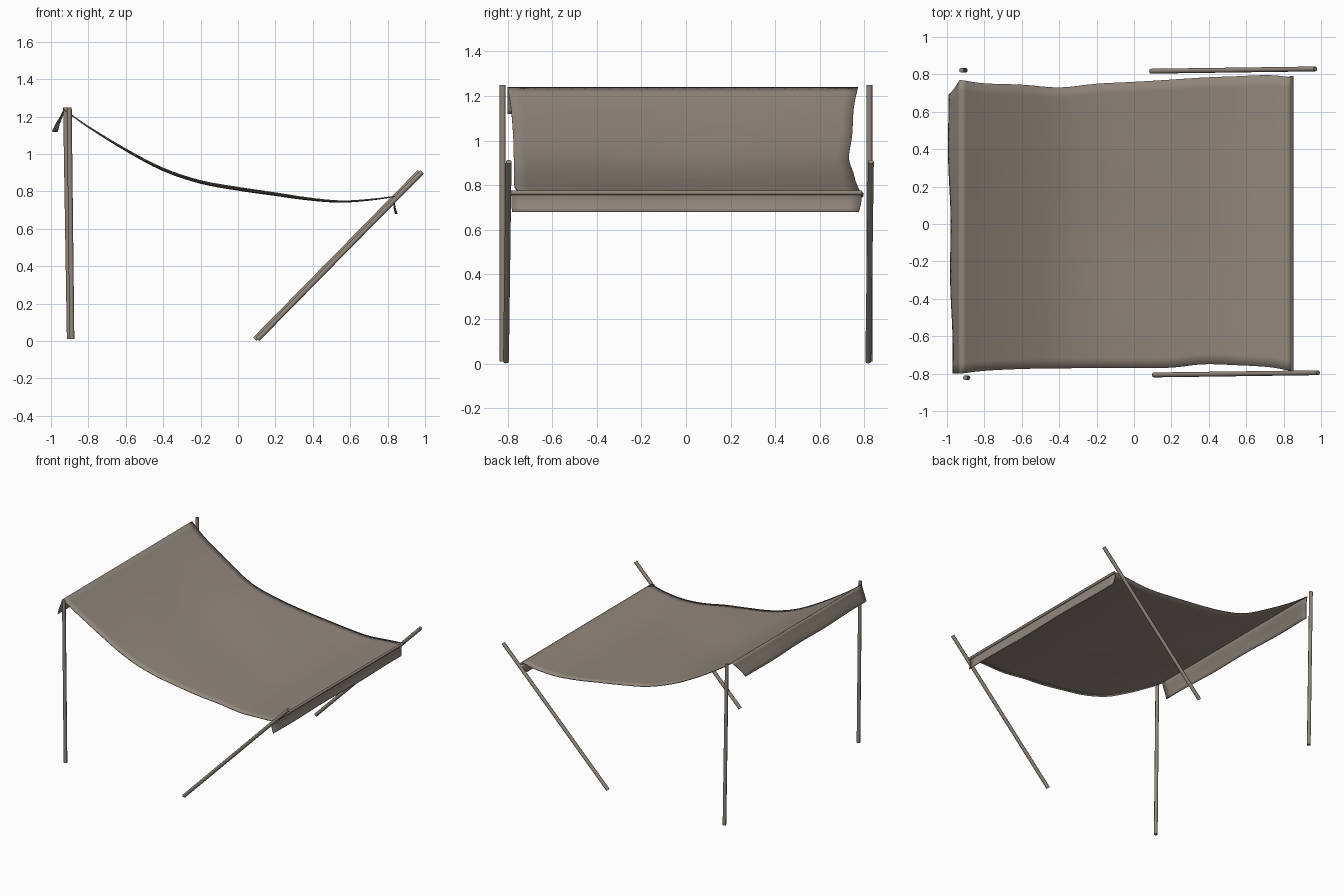
import bpy, bmesh, math
from mathutils import Vector

if "Cube" in bpy.data.objects:
    bpy.data.objects.remove(bpy.data.objects["Cube"])

mat = bpy.data.materials.new("weathered canvas")
mat.diffuse_color = (0.285, 0.245, 0.20, 1)
mat.use_nodes = True
mat.node_tree.nodes["Principled BSDF"].inputs["Base Color"].default_value = mat.diffuse_color


def finish(name, bm, angle):
    bmesh.ops.recalc_face_normals(bm, faces=bm.faces)
    me = bpy.data.meshes.new(name)
    bm.to_mesh(me)
    bm.free()
    me.materials.append(mat)
    ob = bpy.data.objects.new(name, me)
    bpy.context.collection.objects.link(ob)
    bpy.context.view_layer.objects.active = ob
    ob.select_set(True)
    bpy.ops.object.shade_smooth_by_angle(angle=math.radians(angle))
    ob.select_set(False)
    return ob


def pole(name, a, b, r=0.013):
    a, b = Vector(a), Vector(b)
    bm = bmesh.new()
    bmesh.ops.create_cone(bm, cap_ends=True, segments=8, radius1=r, radius2=r,
                          depth=(b - a).length)
    rot = (b - a).to_track_quat('Z', 'Y').to_matrix()
    for v in bm.verts:
        v.co = rot @ v.co + (a + b) / 2
    finish(name, bm, 50)


def spline(pts, steps):
    """Catmull-Rom through rows of numbers."""
    p = [Vector(q) for q in pts]
    p = [2 * p[0] - p[1]] + p + [2 * p[-1] - p[-2]]
    out = []
    for i in range(1, len(p) - 2):
        a, b, c, d = p[i - 1:i + 3]
        for s in range(steps):
            t = s / steps
            out.append(0.5 * (2 * b + (c - a) * t + (2 * a - 5 * b + 4 * c - d) * t * t
                              + (3 * b - a - 3 * c + d) * t ** 3))
    return out + [p[-2]]


def cloth(name, rows, warp, n=28, thick=0.006):
    """Sheet through stations (x, z, front y, back y), displaced by warp(x, t)."""
    bm = bmesh.new()
    grid = []
    for x, z, yf, yb in rows:
        line = []
        for j in range(n + 1):
            t = j / n
            dx, dz = warp(x, z, t)
            line.append(bm.verts.new((x + dx, yf + (yb - yf) * t, z + dz)))
        grid.append(line)
    for r0, r1 in zip(grid, grid[1:]):
        for j in range(n):
            bm.faces.new((r0[j], r1[j], r1[j + 1], r0[j + 1]))
    ob = finish(name, bm, 50)
    m = ob.modifiers.new("thickness", 'SOLIDIFY')
    m.thickness = thick
    m.offset = 0


# Upright poles at the high end
pole("front_upright_pole", (-0.888, -0.822, 0.01), (-0.902, -0.822, 1.25))
pole("back_upright_pole", (-0.902, 0.822, 0.01), (-0.922, 0.822, 1.25))

# Slanted poles at the low end
pole("front_slanted_pole", (0.105, -0.807, 0.01), (0.985, -0.795, 0.905))
pole("back_slanted_pole", (0.09, 0.817, 0.01), (0.97, 0.829, 0.905))

# Sagging canopy sheet
sheet = [(-0.93, 1.237, -0.80, 0.77), (-0.80, 1.145, -0.785, 0.752),
         (-0.60, 1.022, -0.775, 0.745), (-0.40, 0.918, -0.772, 0.73),
         (-0.20, 0.852, -0.77, 0.75), (0.0, 0.815, -0.77, 0.76),
         (0.20, 0.785, -0.768, 0.772), (0.37, 0.76, -0.75, 0.783),
         (0.55, 0.745, -0.755, 0.79), (0.72, 0.757, -0.765, 0.796),
         (0.84, 0.774, -0.785, 0.785)]


def sag(x, z, t):
    k = max(0.0, 1 - ((x + 0.045) / 0.885) ** 2)
    return 0, k * (0.005 * math.cos(2 * math.pi * t) + 0.003 * math.sin(11 * t + 4 * x))


cloth("canopy_sheet", spline(sheet, 4), sag)

# Flap folded over the high edge
high = [(-0.93, 1.237, -0.80, 0.77), (-0.945, 1.20, -0.80, 0.74),
        (-0.965, 1.16, -0.80, 0.71), (-0.98, 1.12, -0.80, 0.69)]
cloth("high_edge_flap", spline(high, 2),
      lambda x, z, t: ((1.237 - z) / 0.117 * (0.012 - 0.025 * t + 0.004 * math.sin(14 * t)), 0))

# Flap hanging from the low edge
low = [(0.84, 0.774, -0.785, 0.785), (0.834, 0.745, -0.783, 0.788),
       (0.838, 0.71, -0.782, 0.783), (0.846, 0.68, -0.78, 0.775)]
cloth("low_edge_flap", spline(low, 2),
      lambda x, z, t: ((0.774 - z) / 0.094 * 0.004 * math.sin(12 * t), 0))

# Hem rolled along the low edge
pole("low_edge_hem", (0.842, -0.787, 0.766), (0.842, 0.79, 0.766), 0.010)
